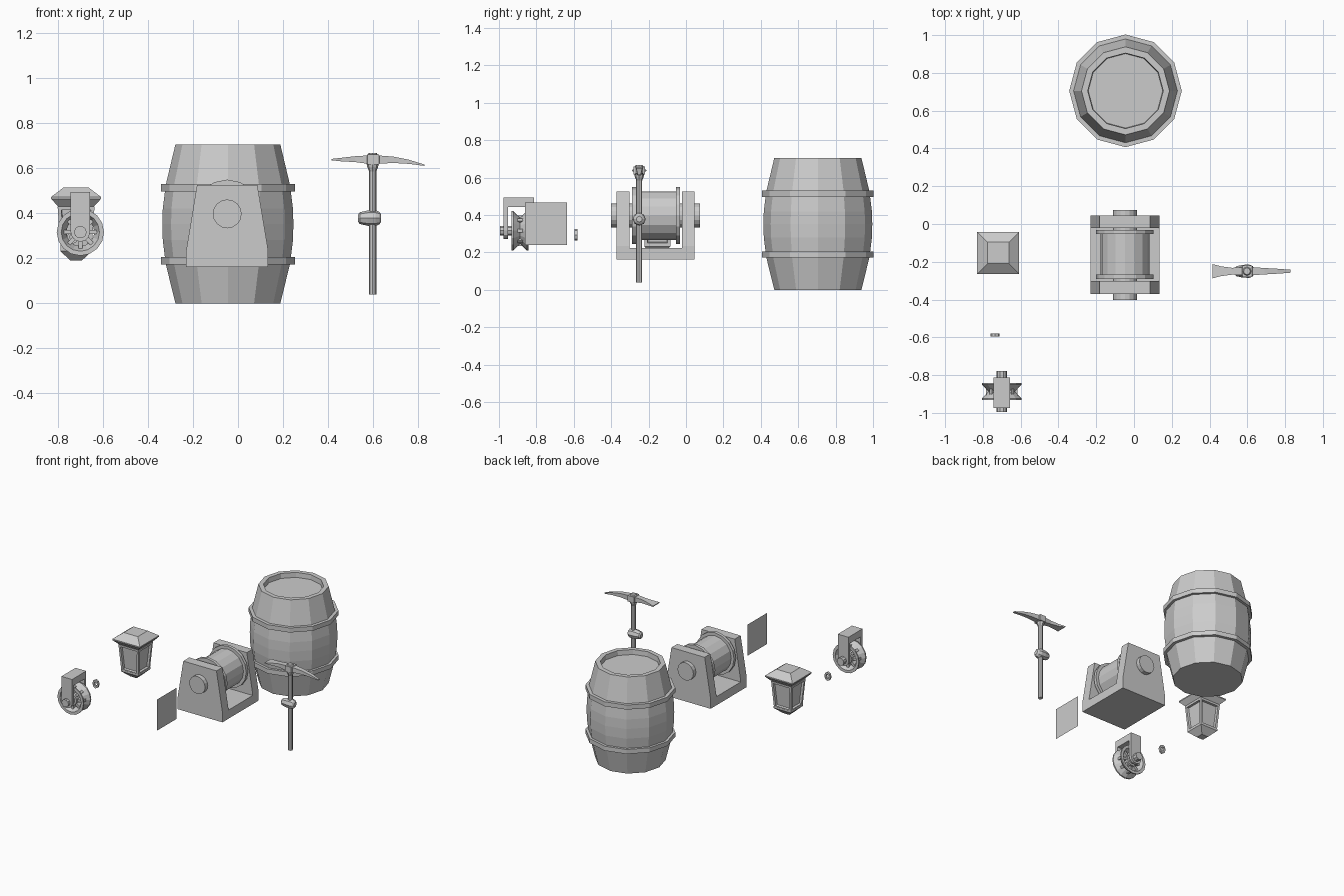
import bpy, bmesh
from math import sin, cos, pi
from mathutils import Matrix, Vector

if "Cube" in bpy.data.objects:
    bpy.data.objects.remove(bpy.data.objects["Cube"])


def finish(name, bm, loc=(0, 0, 0), smooth=False):
    bmesh.ops.recalc_face_normals(bm, faces=bm.faces[:])
    me = bpy.data.meshes.new(name)
    bm.to_mesh(me)
    bm.free()
    ob = bpy.data.objects.new(name, me)
    ob.location = loc
    bpy.context.collection.objects.link(ob)
    return ob


def loft(name, rings, loc=(0, 0, 0), closed=False):
    """Bridge equal-sized point rings; cap the ends, or join last to first."""
    bm = bmesh.new()
    vs = [[bm.verts.new(p) for p in r] for r in rings]
    n = len(rings[0])
    for a, b in zip(vs, vs[1:] + (vs[:1] if closed else [])):
        for i in range(n):
            j = (i + 1) % n
            bm.faces.new((a[i], a[j], b[j], b[i]))
    if not closed:
        bm.faces.new(vs[0])
        bm.faces.new(vs[-1])
    return finish(name, bm, loc)


def lathe(name, profile, n, loc, axis='z', closed=False):
    """Turn (radius, height) points around an axis."""
    def pt(r, h, i):
        c, s = r * cos(2 * pi * i / n), r * sin(2 * pi * i / n)
        return {'z': (c, s, h), 'y': (c, h, s), 'x': (h, c, s)}[axis]
    return loft(name, [[pt(r, h, i) for i in range(n)] for r, h in profile], loc, closed)


def cyl(name, r, a, b, n, loc, axis):
    return lathe(name, [(r, a), (r, b)], n, loc, axis)


def box(name, x, y, z):
    return loft(name, [[(x[0], y[0], h), (x[1], y[0], h), (x[1], y[1], h), (x[0], y[1], h)] for h in z])


def square(h, z):
    return [(-h, -h, z), (h, -h, z), (h, h, z), (-h, h, z)]


# Barrel with sunken lid and two hoops
BC = (-.045, .705, 0)
lathe("barrel", [(.233, 0), (.276, .175), (.289, .28), (.291, .352), (.289, .42), (.276, .525),
                 (.233, .705), (.200, .705), (.197, .67)], 12, BC)
for k, z in enumerate((.173, .497)):
    lathe(f"barrel_hoop_{k}", [(.298, z), (.298, z + .033), (.265, z + .033), (.265, z)], 12, BC, closed=True)

# Winch frame: two tapered cheeks on a base
WX = -.048
outline = [(-.182, .162), (.182, .162), (.182, .235), (.134, .525), (-.134, .525), (-.182, .235)]
for name, y0, y1 in (("winch_front_cheek", -.371, -.302), ("winch_back_cheek", -.022, .045)):
    loft(name, [[(x, y, z) for x, z in outline] for y in (y0, y1)], (WX, 0, 0))
box("winch_base", (WX - .182, WX + .182), (-.303, -.021), (.162, .225))
# Winch drum, flanges included, and its axle
WC = (WX, 0, .397)
lathe("winch_drum", [(.152, -.29), (.152, -.268), (.13, -.268), (.13, -.053), (.152, -.053), (.152, -.031)],
      16, WC, 'y')
cyl("winch_axle", .064, -.402, .075, 16, WC, 'y')

# Pickaxe handle, grip and collar
PX, PY = .598, -.25
cyl("pick_handle", .016, .04, .665, 8, (PX, PY, 0), 'z')
lathe("pick_grip", [(.016, -.053), (.026, -.045), (.034, -.01), (.035, .025), (.028, .042), (.016, .05)],
      8, (PX - .012, PY, .378), 'x')
lathe("pick_collar", [(.016, .585), (.024, .605), (.027, .62), (.027, .655), (.018, .667)], 8, (PX, PY, 0), 'z')
# Pick head: x, middle height, half height, half width
head = [(.415, .638, .003, .038), (.46, .638, .008, .026), (.52, .64, .013, .018), (.572, .638, .018, .021),
        (.575, .638, .022, .030), (.625, .638, .022, .030), (.628, .638, .018, .021),
        (.69, .637, .014, .017), (.76, .628, .009, .013), (.828, .613, .003, .008)]
loft("pick_head", [[(x, PY - w, z - h), (x, PY + w, z - h), (x, PY + w, z + h), (x, PY - w, z + h)]
                   for x, z, h, w in head])

# Lantern roof, and body with inset panes
LC = (-.719, -.153, 0)
loft("lantern_roof", [square(.075, .425), square(.111, .464), square(.111, .472), square(.057, .513)], LC)
body = loft("lantern_body", [square(.068, .235), square(.082, .43)], LC)
bm = bmesh.new()
bm.from_mesh(body.data)
bm.normal_update()
sides = [f for f in bm.faces if abs(f.normal.z) < .5]
bmesh.ops.inset_individual(bm, faces=sides, thickness=.022, depth=0)
bmesh.ops.inset_individual(bm, faces=sides, thickness=.004, depth=-.015)
bm.to_mesh(body.data)
bm.free()
loft("lantern_bottom", [square(.026, .19), square(.07, .232), square(.07, .245)], LC)

# Pulley wheel: grooved rim, hub and spokes
UX, UY, UZ = -.70, -.887, .316
UC = (UX, UY, UZ)
lathe("pulley_rim", [(.105, -.045), (.105, -.036), (.07, 0), (.105, .036), (.105, .045), (.085, .045),
                     (.062, 0), (.085, -.045)], 16, UC, 'y', True)
cyl("pulley_hub", .042, -.035, .035, 16, UC, 'y')
bm = bmesh.new()
for k in range(8):
    m = (Matrix.Rotation(k * pi / 4, 4, 'Y') @ Matrix.Translation((.06, 0, 0))
         @ Matrix.Diagonal((.045, .045, .018, 1)))
    bmesh.ops.create_cube(bm, size=1, matrix=m)
finish("pulley_spokes", bm, UC)
cyl("pulley_axle", .028, -.108, .108, 10, UC, 'y')
# Pulley bracket: top block and two rounded arms
box("bracket_top", (UX - .043, UX + .043), (-.975, -.812), (.443, .494))
arm = [(.043, .178), (-.043, .178)] + [(-.043 * cos(pi * i / 6), -.043 * sin(pi * i / 6)) for i in range(7)]
for name, a, b in (("bracket_front_arm", -.088, -.064), ("bracket_back_arm", .055, .075)):
    loft(name, [[(x, y, z) for x, z in arm] for y in (a, b)], UC)

# Chain link
link = lathe("chain_link", [(.024, -.008), (.024, .008), (.012, .008), (.012, -.008)], 8,
             (-.735, -.587, .294), 'y', True)
link.scale = (1, 1, 1.3)

# Thin upright card
bm = bmesh.new()
bm.faces.new([bm.verts.new((-.05, y, z)) for y, z in ((-.862, .24), (-.636, .24), (-.636, .467), (-.862, .467))])
finish("flat_card", bm)
